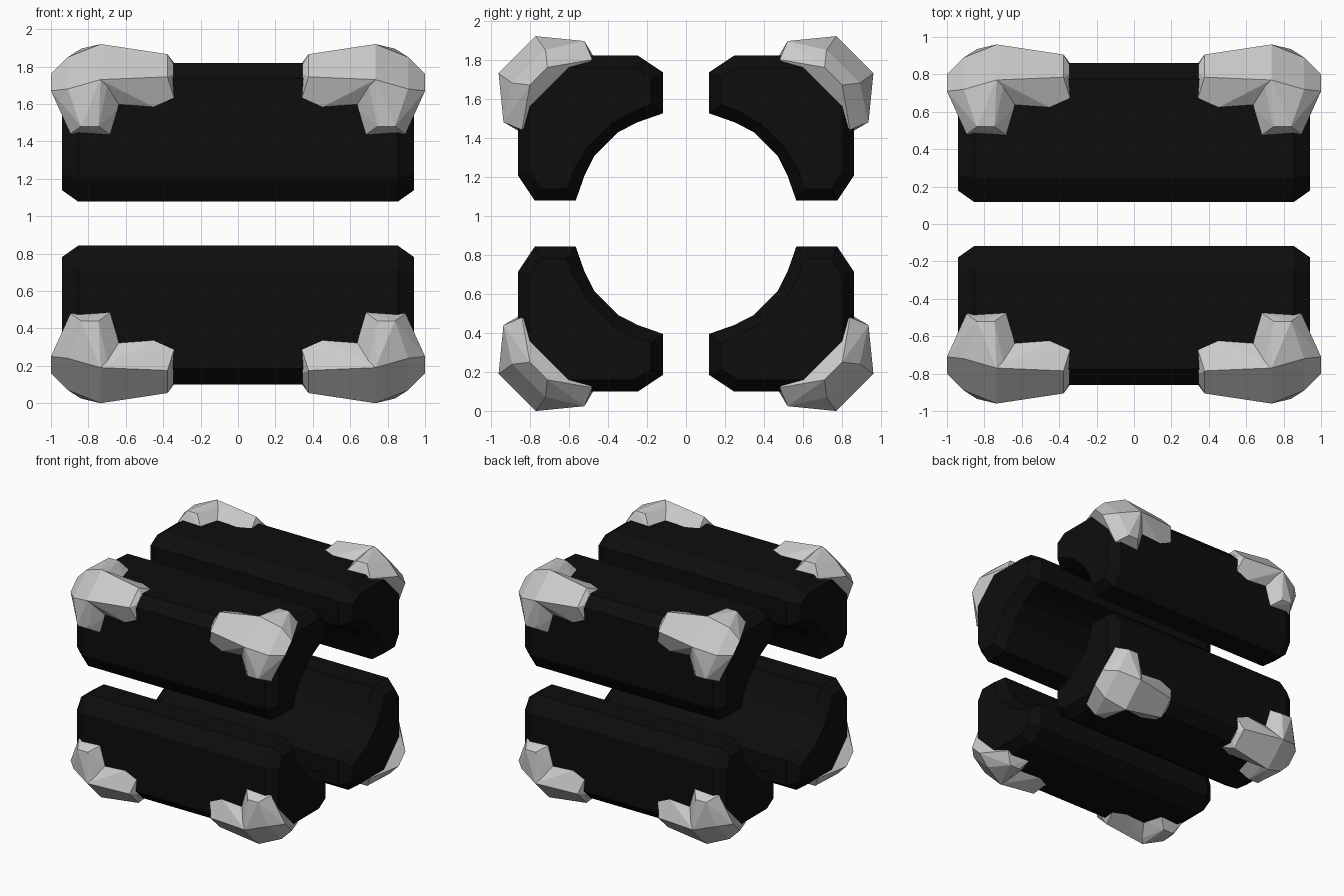
import bpy, bmesh
from itertools import product

if "Cube" in bpy.data.objects:
    bpy.data.objects.remove(bpy.data.objects["Cube"])

CZ = 0.96  # height of the model's centre

black = bpy.data.materials.new("black")
black.diffuse_color = (0.004, 0.004, 0.004, 1)
black.use_nodes = True
black.node_tree.nodes["Principled BSDF"].inputs["Base Color"].default_value = black.diffuse_color


def make_object(name, bm, material=None):
    bmesh.ops.recalc_face_normals(bm, faces=bm.faces)
    mesh = bpy.data.meshes.new(name)
    bm.to_mesh(mesh)
    bm.free()
    if material:
        mesh.materials.append(material)
    obj = bpy.data.objects.new(name, mesh)
    bpy.context.collection.objects.link(obj)
    return obj


def swap_yz(points):
    """Each corner piece is symmetric between y and z."""
    return points + [(x, z, y) for x, y, z in points]


# Quarter-ring beam section (y, z from centre): half of it, then its mirror
half = [(0.345, 0.47), (0.246, 0.52), (0.118, 0.565), (0.118, 0.775),
        (0.246, 0.86), (0.775, 0.86)]
section = half + [(z, y) for y, z in reversed(half)]
# Section of the end face, pulled in all round
half_in = [(0.385, 0.51), (0.27, 0.575), (0.178, 0.61), (0.178, 0.745),
           (0.265, 0.80), (0.745, 0.80)]
section_in = half_in + [(z, y) for y, z in reversed(half_in)]


def beam(name, sy, sz):
    bm = bmesh.new()
    rings = []
    for x, sec in ((-0.94, section_in), (-0.855, section),
                   (0.855, section), (0.94, section_in)):
        rings.append([bm.verts.new((x, sy * y, CZ + sz * z)) for y, z in sec])
    n = len(section)
    for a, b in zip(rings, rings[1:]):
        for i in range(n):
            j = (i + 1) % n
            bm.faces.new((a[i], a[j], b[j], b[i]))
    bm.faces.new(rings[0])
    bm.faces.new(rings[-1])
    return make_object(name, bm, black)


# Corner rock: a plate hugging the beam end plus an arm running along the beam
shared = [(0.735, 0.96, 0.77), (0.70, 0.935, 0.735), (0.63, 0.85, 0.625)]
plate = swap_yz(shared + [
    (1.0, 0.80, 0.71), (0.91, 0.89, 0.72),
    (0.84, 0.935, 0.52), (0.745, 0.935, 0.52),
    (0.896, 0.84, 0.48), (0.676, 0.85, 0.47)])
arm = swap_yz(shared + [
    (0.377, 0.906, 0.785), (0.335, 0.85, 0.65),
    (0.345, 0.85, 0.80), (0.425, 0.85, 0.61)])


def hull(name, points, sx, sy, sz):
    bm = bmesh.new()
    for x, y, z in points:
        bm.verts.new((sx * x, sy * y, CZ + sz * z))
    res = bmesh.ops.convex_hull(bm, input=bm.verts)
    loose = [v for v in bm.verts if not v.link_faces]
    bmesh.ops.delete(bm, geom=loose, context='VERTS')
    return make_object(name, bm)


def corner_rock(name, sx, sy, sz):
    rock = hull(name, plate, sx, sy, sz)
    other = hull(name + "_arm", arm, sx, sy, sz)
    mod = rock.modifiers.new("union", 'BOOLEAN')
    mod.operation = 'UNION'
    mod.solver = 'EXACT'
    mod.object = other
    bpy.context.view_layer.objects.active = rock
    bpy.ops.object.modifier_apply(modifier=mod.name)
    bpy.data.objects.remove(other)


# Four beams, each with a rock at both ends
for sy, sz in product((-1, 1), (-1, 1)):
    place = ("front" if sy < 0 else "back") + ("_lower" if sz < 0 else "_upper")
    beam(place + "_beam", sy, sz)
    for sx in (-1, 1):
        corner_rock(place + ("_left" if sx < 0 else "_right") + "_corner_rock",
                    sx, sy, sz)
